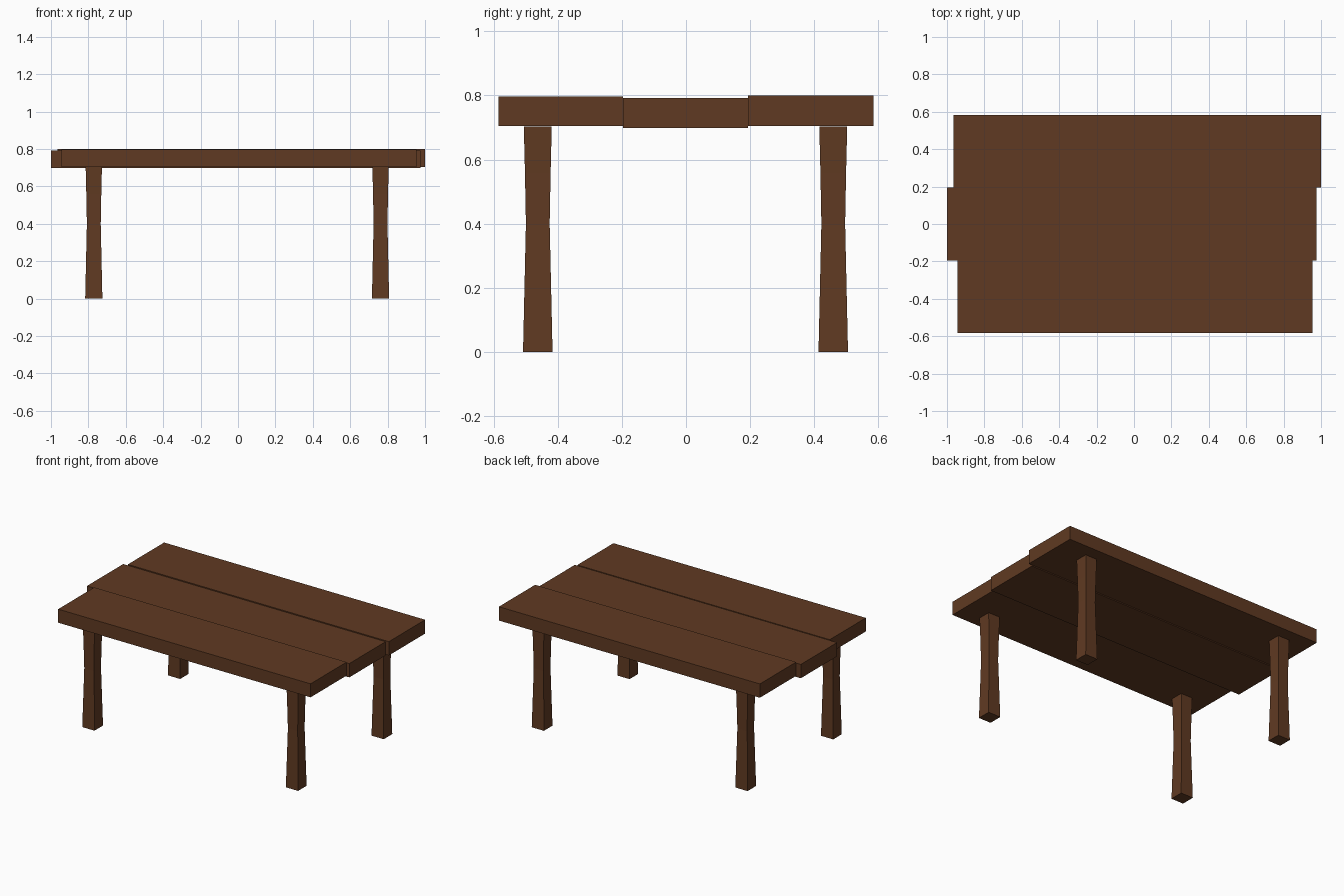
import bpy, bmesh

if "Cube" in bpy.data.objects:
    bpy.data.objects.remove(bpy.data.objects["Cube"])

wood = bpy.data.materials.new("dark brown wood")
wood.diffuse_color = (0.117, 0.042, 0.016, 1)
wood.use_nodes = True
wood.node_tree.nodes["Principled BSDF"].inputs["Base Color"].default_value = wood.diffuse_color


def loft(name, sections):
    """Stack rectangular sections (x0, x1, y0, y1, z) into a closed solid."""
    bm = bmesh.new()
    rings = [[bm.verts.new(p) for p in ((x0, y0, z), (x1, y0, z), (x1, y1, z), (x0, y1, z))]
             for x0, x1, y0, y1, z in sections]
    for a, b in zip(rings, rings[1:]):
        for i in range(4):
            j = (i + 1) % 4
            bm.faces.new((a[i], a[j], b[j], b[i]))
    bm.faces.new(rings[0][::-1])
    bm.faces.new(rings[-1])
    mesh = bpy.data.meshes.new(name)
    bm.to_mesh(mesh)
    bm.free()
    mesh.materials.append(wood)
    obj = bpy.data.objects.new(name, mesh)
    bpy.context.collection.objects.link(obj)


# Three table top planks, slightly offset in length and height
for name, x0, x1, y0, y1, z0, z1 in (
        ("front_plank", -0.945, 0.955, -0.584, -0.196, 0.705, 0.797),
        ("middle_plank", -1.0, 0.975, -0.196, 0.194, 0.698, 0.792),
        ("back_plank", -0.965, 1.0, 0.194, 0.584, 0.705, 0.799)):
    loft(name, [(x0, x1, y0, y1, z0), (x0, x1, y0, y1, z1)])

# Four square legs with a narrow waist: (height, half width)
profile = ((0, 0.046), (0.2, 0.0415), (0.4, 0.037), (0.56, 0.040), (0.703, 0.0435))
for side, x in (("left", -0.771), ("right", 0.762)):
    for end, y in (("front", -0.462), ("back", 0.459)):
        loft(f"{end}_{side}_leg", [(x - w, x + w, y - w, y + w, z) for z, w in profile])
